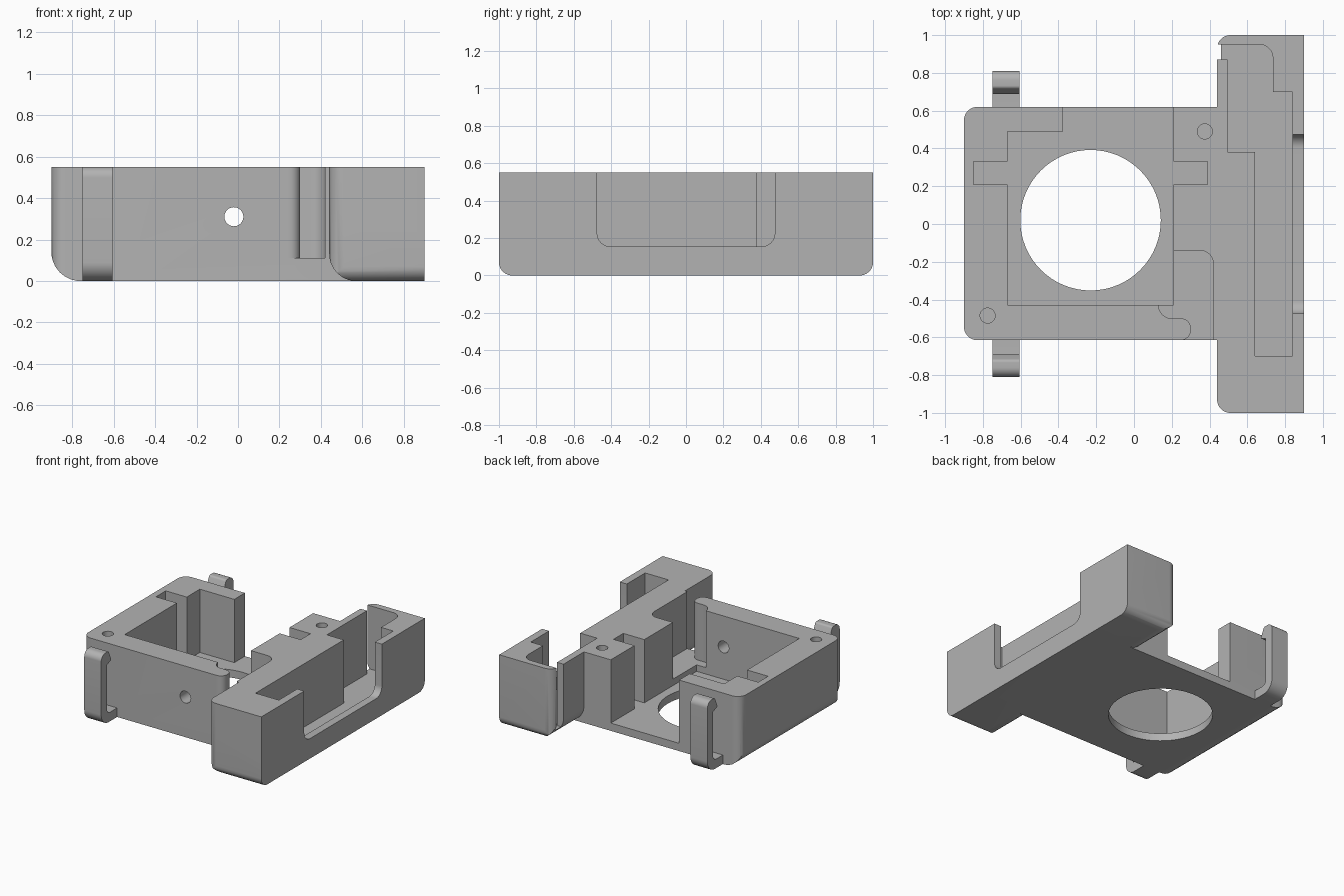
import bpy, bmesh
from math import pi, cos, sin
from mathutils import Vector

cube = bpy.data.objects.get("Cube")
if cube:
    bpy.data.objects.remove(cube)

grey = bpy.data.materials.new("mid_grey")
grey.use_nodes = True
colour = (0.45, 0.45, 0.45, 1)
grey.diffuse_color = colour
grey.node_tree.nodes["Principled BSDF"].inputs["Base Color"].default_value = colour

H = 0.55        # overall height
FLOOR = 0.06    # floor thickness
TOP = H + 0.1   # cutters rise past the top


def rounded(points, steps=8):
    """Outline in which a third value on a point rounds that corner."""
    out = []
    for i, p in enumerate(points):
        c = Vector(p[:2])
        if len(p) == 2:
            out.append(c)
            continue
        a = (Vector(points[i - 1][:2]) - c).normalized()
        b = (Vector(points[(i + 1) % len(points)][:2]) - c).normalized()
        half = a.angle(b) / 2
        centre = c + (a + b).normalized() * p[2] / sin(half)
        reach = p[2] * cos(half) / sin(half)
        start, end = c + a * reach - centre, c + b * reach - centre
        for k in range(steps + 1):
            t = k / steps
            out.append(centre + start.lerp(end, t).normalized() * p[2])
    return out


def prism(name, points, axis, lo, hi):
    """Extrude an outline along x (y,z), y (x,z) or z (x,y)."""
    place = {"x": lambda u, v, w: (w, u, v),
             "y": lambda u, v, w: (u, w, v),
             "z": lambda u, v, w: (u, v, w)}[axis]
    pts = rounded(points)
    bm = bmesh.new()
    low = [bm.verts.new(place(u, v, lo)) for u, v in pts]
    high = [bm.verts.new(place(u, v, hi)) for u, v in pts]
    bm.faces.new(low)
    bm.faces.new(high)
    for i in range(len(pts)):
        bm.faces.new((low[i - 1], low[i], high[i], high[i - 1]))
    bmesh.ops.recalc_face_normals(bm, faces=bm.faces)
    mesh = bpy.data.meshes.new(name)
    bm.to_mesh(mesh)
    bm.free()
    mesh.materials.append(grey)
    ob = bpy.data.objects.new(name, mesh)
    bpy.context.collection.objects.link(ob)
    return ob


def box(x0, x1, y0, y1):
    return [(x0, y0), (x1, y0), (x1, y1), (x0, y1)]


def disc(cx, cy, r, n):
    return [(cx + r * cos(2 * pi * i / n), cy + r * sin(2 * pi * i / n)) for i in range(n)]


def combine(target, tool, operation):
    """Apply a boolean and discard the tool."""
    mod = target.modifiers.new("combine", "BOOLEAN")
    mod.operation, mod.object, mod.solver = operation, tool, "EXACT"
    bpy.context.view_layer.objects.active = target
    bpy.ops.object.modifier_apply(modifier=mod.name)
    bpy.data.objects.remove(tool)


def cut(target, points, axis, lo, hi):
    combine(target, prism("cutter", points, axis, lo, hi), "DIFFERENCE")


# Main body: rounded plan trimmed by its front silhouette
housing = prism("housing", [(-.9, -.615, .07), (.6, -.615), (.6, .62), (-.9, .62, .07)], "z", 0, H)
combine(housing, prism("trim", [(-.9, 0, .14), (.7, 0), (.7, TOP), (-.9, TOP)], "y", -2, 2), "INTERSECT")

# Long side bar: rounded plan trimmed from the front and the side
bar = prism("bar", [(.44, -1, .07), (.9, -1), (.9, 1), (.44, 1, .07)], "z", 0, H)
combine(bar, prism("trim", [(.44, 0, .13), (1, 0), (1, TOP), (.44, TOP)], "y", -2, 2), "INTERSECT")
combine(bar, prism("trim", [(-1, 0, .07), (1, 0, .07), (1, TOP), (-1, TOP)], "x", -2, 2), "INTERSECT")
combine(housing, bar, "UNION")

# Central pocket, open at the back, with side slots
cut(housing, [(-.67, -.43), (.21, -.43), (.21, .21), (.39, .21), (.39, .33), (.21, .33),
              (.21, .7), (-.375, .7), (-.375, .49), (-.67, .49), (-.67, .33),
              (-.85, .33), (-.85, .21), (-.67, .21)], "z", FLOOR, TOP)

# Cable channel past the hooked end of the front wall
cut(housing, [(.13, -.4), (.13, -.5, .07), (.3, -.5, .05), (.3, -.61, .05), (.24, -.615), (.24, -.7),
              (.42, -.7), (.42, -.14, .07), (.1, -.14)], "z", .11, TOP)

# Trench along the bar, leaving through a gap in its inner wall
cut(housing, [(.64, -.7), (.84, -.7), (.84, .7), (.735, .7), (.735, .95, .07), (.4, .95),
              (.4, .87), (.495, .87), (.495, .38), (.64, .38)], "z", FLOOR, TOP)

# Window in the outer wall of the bar
cut(housing, [(-.475, .155, .07), (.475, .155, .07), (.475, TOP), (-.475, TOP)], "x", .8, 1)

# Round floor opening, screw holes and front wall hole
cut(housing, disc(-.23, .02, .372, 64), "z", -.1, .2)
for x, y in ((.375, .49), (-.775, -.485)):
    cut(housing, disc(x, y, .04, 24), "z", .2, TOP)
cut(housing, disc(-.02, .31, .046, 24), "y", -.7, -.3)

# Spring clips: an upright arm joined at the bottom, with a barb near the top
parts = [housing]
for side, name in ((1, "back_clip"), (-1, "front_clip")):
    outline = [(.6, 0), (.81, 0, .09), (.81, H, .05), (.72, H, .02), (.685, .47, .01),
               (.74, .45), (.74, .07, .04), (.6, .07)]
    parts.append(prism(name, [(side * p[0], *p[1:]) for p in outline], "x", -.75, -.605))

for ob in parts:
    bpy.ops.object.select_all(action="DESELECT")
    ob.select_set(True)
    bpy.context.view_layer.objects.active = ob
    bpy.ops.object.shade_smooth_by_angle(angle=0.5)
